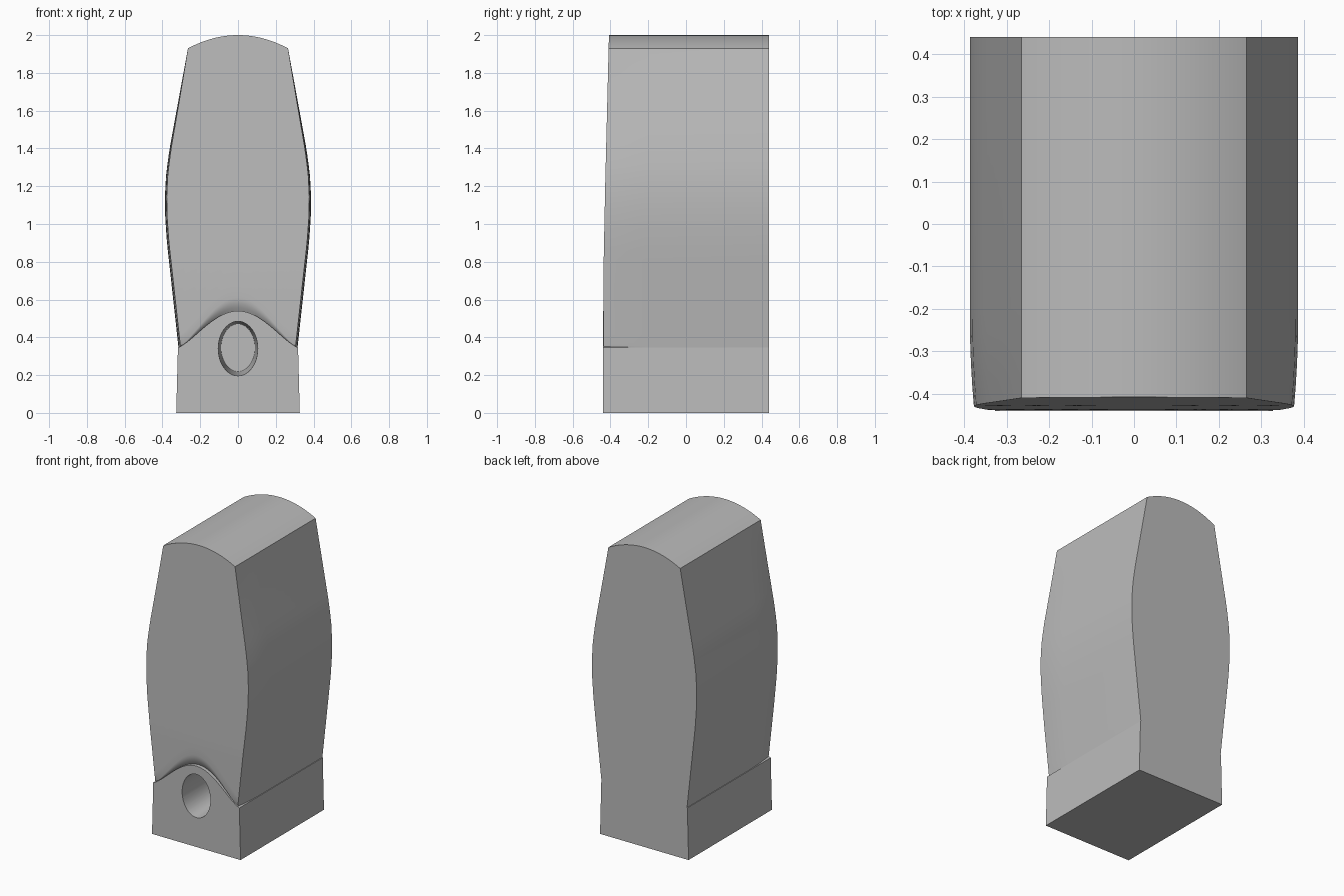
import bpy
import bmesh
from math import cos, sin, pi, radians

if "Cube" in bpy.data.objects:
    bpy.data.objects.remove(bpy.data.objects["Cube"], do_unlink=True)

grey = bpy.data.materials.new("plain grey")
grey.use_nodes = True
grey.diffuse_color = (0.5, 0.5, 0.5, 1)
grey.node_tree.nodes["Principled BSDF"].inputs["Base Color"].default_value = (0.5, 0.5, 0.5, 1)

DEPTH = 0.44
# (height, half width) down the side of the body
SIDE = [(0.345, 0.315), (0.6, 0.343), (0.9, 0.376), (1.03, 0.385), (1.15, 0.387),
        (1.27, 0.380), (1.4, 0.362), (1.93, 0.265)]
# (height, front depth) of the gently leaning face
LEAN = [(0.3, 0.437), (0.7, 0.438), (1.2, 0.428), (2.0, 0.408)]


def lookup(table, t):
    """Linear interpolation in a list of pairs."""
    for (a, p), (b, q) in zip(table, table[1:]):
        if t <= b:
            return p + (q - p) * max(0, (t - a) / (b - a))
    return table[-1][1]


def bell(u):
    return max(0, cos(pi * u / 2)) ** 1.3


def arch(u):
    return 0.345 + 0.195 * bell(u)


def finish(name, bm):
    bmesh.ops.recalc_face_normals(bm, faces=bm.faces)
    mesh = bpy.data.meshes.new(name)
    bm.to_mesh(mesh)
    bm.free()
    mesh.materials.append(grey)
    obj = bpy.data.objects.new(name, mesh)
    bpy.context.collection.objects.link(obj)
    return obj


def shell(name, us, vs, ws, place):
    """Closed six-sided shell: u across, v up, w front to back."""
    bm = bmesh.new()
    made = {}
    axes = (us, vs, ws)

    def vert(key):
        if key not in made:
            made[key] = bm.verts.new(place(*(axes[n][key[n]] for n in range(3))))
        return made[key]

    for n in range(3):
        p, q = [m for m in range(3) if m != n]
        for end in (0, len(axes[n]) - 1):
            for a in range(len(axes[p]) - 1):
                for b in range(len(axes[q]) - 1):
                    face = []
                    for da, db in ((0, 0), (1, 0), (1, 1), (0, 1)):
                        key = [end] * 3
                        key[p], key[q] = a + da, b + db
                        face.append(vert(tuple(key)))
                    bm.faces.new(face)
    return finish(name, bm)


def body_point(u, v, w):
    # v below zero is the undercut lip over the arch, v from 0 to 1 the main face
    lip = 0.012 + 0.058 * bell(u)
    top = 2 - 0.07 * u * u

    def height(s):
        low, high = (0.345, 1.93) if s else (arch(u), top)
        band = 0.012 if s else lip
        return low + band * (1 + v) if v < 0 else low + band + (high - low - band) * v

    z, side = height(False), height(True)
    front = lookup(LEAN, z) - (0.022 * v * v if v < 0 else 0)
    pinch = 0.011 * (1 - w / 0.25) ** 2 if w < 0.25 else 0
    if v > 0:
        pinch *= 1 - v ** 3
    return u * (lookup(SIDE, side) - pinch), -front + w * (front + DEPTH), z


def base_point(u, v, w):
    return u * (0.327 - 0.009 * v), DEPTH * (2 * w - 1), v * arch(u)


columns = [i / 16 - 1 for i in range(33)]
rows = [-1, -0.75, -0.5, -0.25] + [i / 28 for i in range(29)]
body = shell("body", columns, rows, [0, 0.06, 0.12, 0.18, 0.25, 1], body_point)
base = shell("base", columns, [0, 1], [0, 1], base_point)

# Tapered oval hole in the front of the base
bm = bmesh.new()
rings = []
for y, rx, rz, cz in ((-0.48, 0.106, 0.146, 0.34), (0.0, 0.09, 0.126, 0.345)):
    rings.append([bm.verts.new((rx * cos(i * pi / 24), y, cz + rz * sin(i * pi / 24)))
                  for i in range(48)])
for i in range(48):
    j = (i + 1) % 48
    bm.faces.new((rings[0][i], rings[0][j], rings[1][j], rings[1][i]))
for ring in rings:
    bm.faces.new(ring)
cutter = finish("hole_cutter", bm)
cutter.hide_render = True

cut = base.modifiers.new("hole", "BOOLEAN")
cut.operation = "DIFFERENCE"
cut.solver = "EXACT"
cut.object = cutter
bpy.context.view_layer.objects.active = base
bpy.ops.object.modifier_apply(modifier=cut.name)
bpy.data.objects.remove(cutter, do_unlink=True)

# Smooth curves, sharp edges
for obj in (body, base):
    bpy.ops.object.select_all(action="DESELECT")
    obj.select_set(True)
    bpy.context.view_layer.objects.active = obj
    bpy.ops.object.shade_smooth_by_angle(angle=radians(25))
